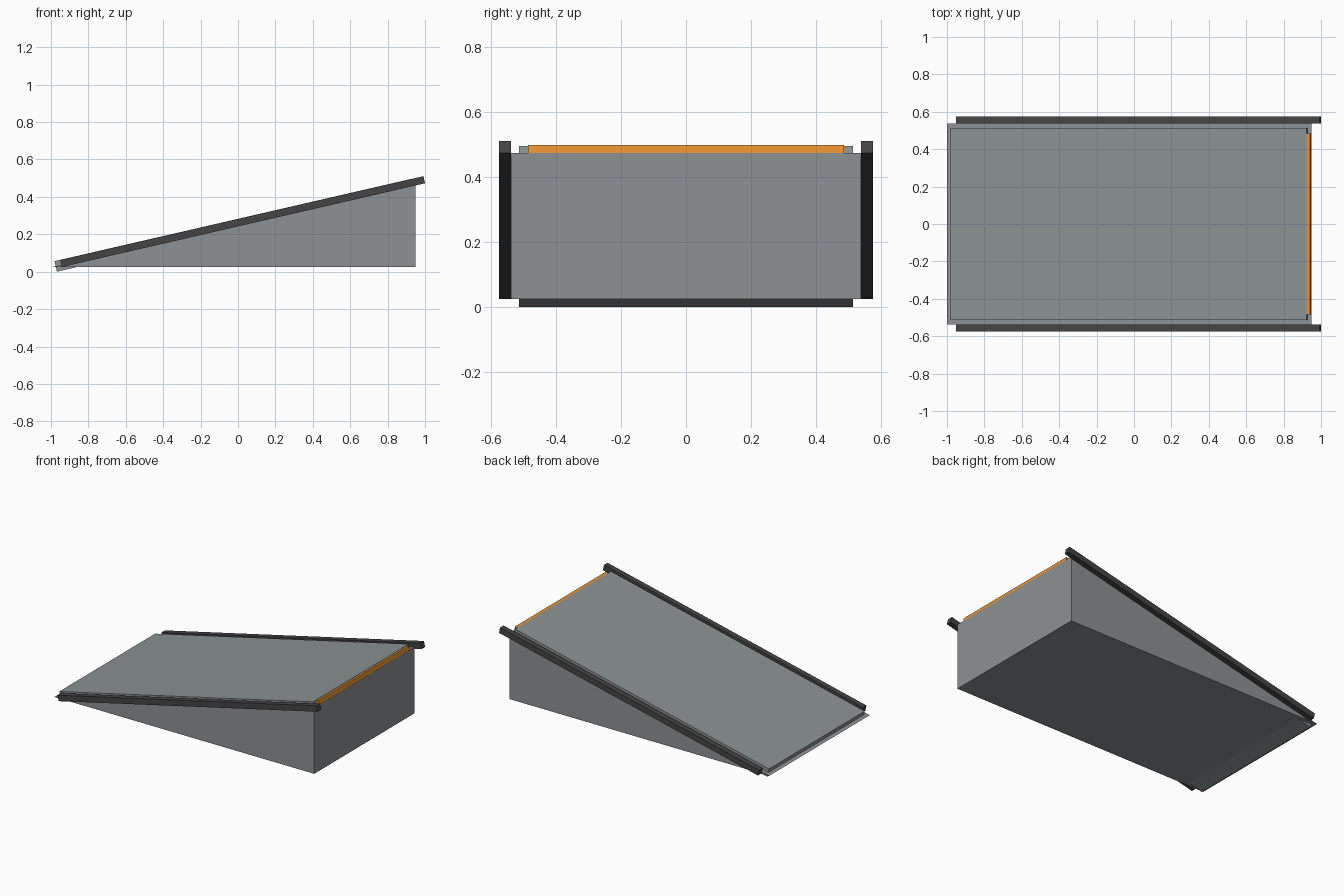
import bpy, bmesh, math
from mathutils import Matrix

if "Cube" in bpy.data.objects:
    bpy.data.objects.remove(bpy.data.objects["Cube"])

ANGLE = math.atan2(0.449, 1.948)  # ramp slope


def material(name, rgb):
    m = bpy.data.materials.new(name)
    m.diffuse_color = (*rgb, 1)
    m.use_nodes = True
    m.node_tree.nodes["Principled BSDF"].inputs["Base Color"].default_value = m.diffuse_color
    return m


grey = material("body_grey", (0.27, 0.285, 0.295))
deck_grey = material("deck_grey", (0.26, 0.29, 0.29))
dark = material("dark_grey", (0.06, 0.06, 0.06))
orange = material("orange", (0.80, 0.28, 0.03))


def finish(bm, name, mat):
    bmesh.ops.recalc_face_normals(bm, faces=bm.faces)
    me = bpy.data.meshes.new(name)
    bm.to_mesh(me)
    bm.free()
    ob = bpy.data.objects.new(name, me)
    bpy.context.collection.objects.link(ob)
    me.materials.append(mat)
    return ob


def sloped_box(name, corner, length, height, y0, y1, mat):
    """Box along the slope; corner is its lower-left (x, z)."""
    bm = bmesh.new()
    bmesh.ops.create_cube(bm, size=1)
    bmesh.ops.translate(bm, verts=bm.verts, vec=(0.5, 0.5, 0.5))
    bmesh.ops.scale(bm, verts=bm.verts, vec=(length, y1 - y0, height))
    bmesh.ops.rotate(bm, verts=bm.verts, matrix=Matrix.Rotation(-ANGLE, 3, 'Y'))
    bmesh.ops.translate(bm, verts=bm.verts, vec=(corner[0], y0, corner[1]))
    return finish(bm, name, mat)


# wedge body
bm = bmesh.new()
face = bm.faces.new([bm.verts.new((x, -0.538, z)) for x, z in
                     ((-1, 0.024), (0.948, 0.024), (0.948, 0.473))])
ext = bmesh.ops.extrude_face_region(bm, geom=[face])
bmesh.ops.translate(bm, vec=(0, 1.076, 0),
                    verts=[v for v in ext["geom"] if isinstance(v, bmesh.types.BMVert)])
finish(bm, "wedge_body", grey)

# ramp deck plate, slightly inset and sunk into the wedge
sloped_box("deck_plate", (-0.968, 0.0), 1.953, 0.058, -0.513, 0.513, deck_grey)

# side rails
for name, y in (("front_rail", -0.575), ("back_rail", 0.538)):
    sloped_box(name, (-0.942, 0.025), 1.993, 0.039, y, y + 0.037, dark)

# coloured strip along the top edge
sloped_box("top_edge_strip", (0.9205, 0.4655), 0.0275, 0.0265, -0.485, 0.485, orange)
